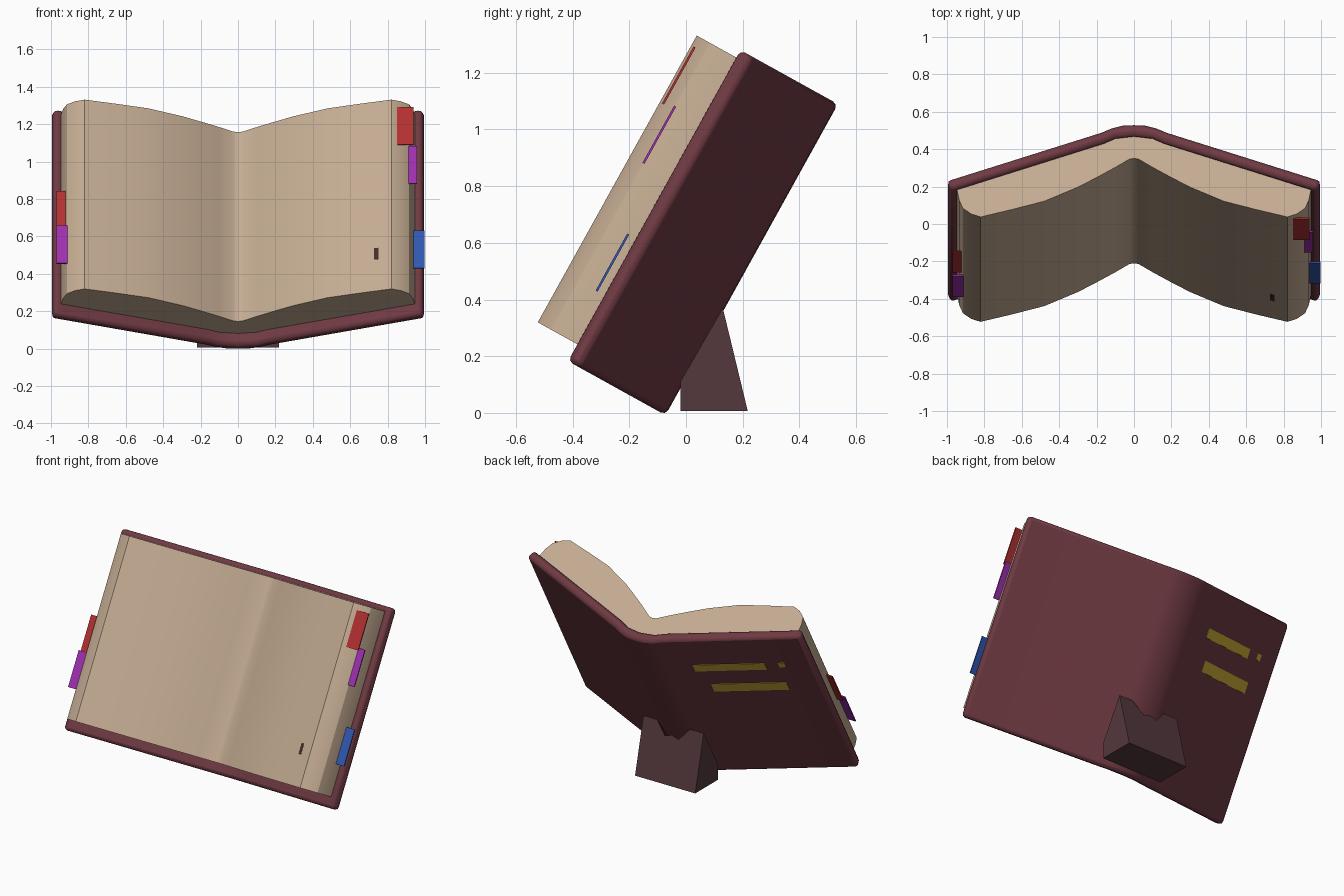
import bpy, bmesh, math
from mathutils import Vector

if "Cube" in bpy.data.objects:
    bpy.data.objects.remove(bpy.data.objects["Cube"])

# Book frame: x across, v out of the pages, w along the spine; tilted back on a stand
TILT = math.radians(29)
ORIGIN = Vector((0, -0.065, 0.005))
OUT = Vector((0, -math.cos(TILT), math.sin(TILT)))
UP = Vector((0, math.sin(TILT), math.cos(TILT)))


def book(x, v, w):
    return ORIGIN + Vector((x, 0, 0)) + OUT * v + UP * w


def material(name, rgb):
    m = bpy.data.materials.new(name)
    m.diffuse_color = (*rgb, 1)
    m.use_nodes = True
    m.node_tree.nodes["Principled BSDF"].inputs["Base Color"].default_value = m.diffuse_color
    return m


burgundy = material("burgundy leather", (0.16, 0.042, 0.055))
cream = material("cream paper", (0.555, 0.413, 0.29))
red = material("red", (0.448, 0.03, 0.03))
purple = material("purple", (0.342, 0.03, 0.434))
blue = material("blue", (0.03, 0.095, 0.434))
gold = material("gold", (0.62, 0.43, 0.04))
dark = material("dark brown", (0.089, 0.04, 0.047))
stain_brown = material("stain brown", (0.06, 0.025, 0.02))


def loft(name, rings, mat, bevel=0, segments=2):
    """Closed solid through a list of equal rings of points."""
    bm = bmesh.new()
    rows = [[bm.verts.new(p) for p in ring] for ring in rings]
    n = len(rows[0])
    for a, b in zip(rows, rows[1:]):
        for i in range(n):
            j = (i + 1) % n
            bm.faces.new((a[i], a[j], b[j], b[i]))
    bm.faces.new(rows[0])
    bm.faces.new(rows[-1])
    bmesh.ops.recalc_face_normals(bm, faces=bm.faces)
    me = bpy.data.meshes.new(name)
    bm.to_mesh(me)
    bm.free()
    ob = bpy.data.objects.new(name, me)
    bpy.context.collection.objects.link(ob)
    me.materials.append(mat)
    if bevel:
        mod = ob.modifiers.new("bevel", "BEVEL")
        mod.width, mod.segments = bevel, segments
        mod.limit_method, mod.angle_limit = "ANGLE", math.radians(40)
    return ob


def prism(name, profile, w0, w1, mat, bevel=0):
    """Profile in (x, v) extruded along the spine."""
    return loft(name, [[book(x, v, w) for x, v in profile] for w in (w0, w1)], mat, bevel)


def mirrored(half):
    """Half profile starting at x = 0, reflected to the other side."""
    return [(-x, v) for x, v in reversed(half[1:])] + half


def smooth(ob, degrees):
    bpy.ops.object.select_all(action="DESELECT")
    ob.select_set(True)
    bpy.context.view_layer.objects.active = ob
    bpy.ops.object.shade_smooth_by_angle(angle=math.radians(degrees))


# Cover: bent board with a rounded spine
outer = mirrored([(0, 0), (0.06, 0.003), (0.12, 0.02), (0.18, 0.048), (1.0, 0.343)])
inner = mirrored([(0, 0.062), (0.1, 0.075), (0.16, 0.105), (0.98, 0.4)])
cover = prism("cover", outer + inner[::-1], -0.015, 1.24, burgundy, 0.02)
smooth(cover, 30)

# Page block: swelling pages on each side of the gutter
page_front = mirrored([(0, 0.195), (0.025, 0.2), (0.1, 0.25), (0.2, 0.312), (0.3, 0.371),
                       (0.48, 0.457), (0.65, 0.507), (0.82, 0.553), (0.87, 0.535),
                       (0.915, 0.5), (0.935, 0.45), (0.947, 0.383)])
page_back = mirrored([(0, 0.057), (0.1, 0.07), (0.16, 0.1), (0.93, 0.377)])
pages = prism("pages", page_front + page_back[::-1], 0.053, 1.21, cream)
smooth(pages, 25)

# Index tabs: (x from, x to, v, w centre)
tabs = [("tab_right_top", 0.85, 0.937, 0.54, 1.056, red),
        ("tab_right_middle", 0.905, 0.957, 0.499, 0.84, purple),
        ("tab_right_low", 0.925, 0.998, 0.425, 0.365, blue),
        ("tab_left_upper", -0.97, -0.92, 0.475, 0.578, red),
        ("tab_left_lower", -0.97, -0.9, 0.499, 0.353, purple)]
for name, x0, x1, v, w, mat in tabs:
    box = [(x0, v - 0.004), (x1, v - 0.004), (x1, v + 0.004), (x0, v + 0.004)]
    prism(name, box, w - 0.115, w + 0.115, mat)

# Small stain on the right page
prism("page_stain", [(0.728, 0.525), (0.75, 0.531), (0.75, 0.535), (0.728, 0.529)],
      0.245, 0.315, stain_brown)


# Plain gold bars on the outside of the left board
def board(x):
    return 0.048 + (x - 0.18) * 0.295 / 0.82


for i, (x0, x1, w, h) in enumerate([(0.29, 0.72, 0.97, 0.06), (0.8, 0.84, 0.98, 0.04),
                                    (0.35, 0.8, 0.78, 0.07)]):
    bar = [(-x0, board(x0) - 0.003), (-x1, board(x1) - 0.003),
           (-x1, board(x1) + 0.003), (-x0, board(x0) + 0.003)]
    prism(f"gold_bar_{i + 1}", bar, w - h / 2, w + h / 2, gold)

# Stand: wedge behind the spine, its top scooped out in the middle
rings = []
for x, dip in [(-0.22, 0), (-0.12, 0), (-0.05, 0.08), (0, 0.065), (0.05, 0.08), (0.12, 0), (0.22, 0)]:
    section = [(-0.02, 0.006), (-0.02, 0.11), (0.13 + dip * 0.24, 0.37 - dip), (0.218, 0.006)]
    rings.append([Vector((x, y, z)) for y, z in section])
loft("stand", rings, dark)
